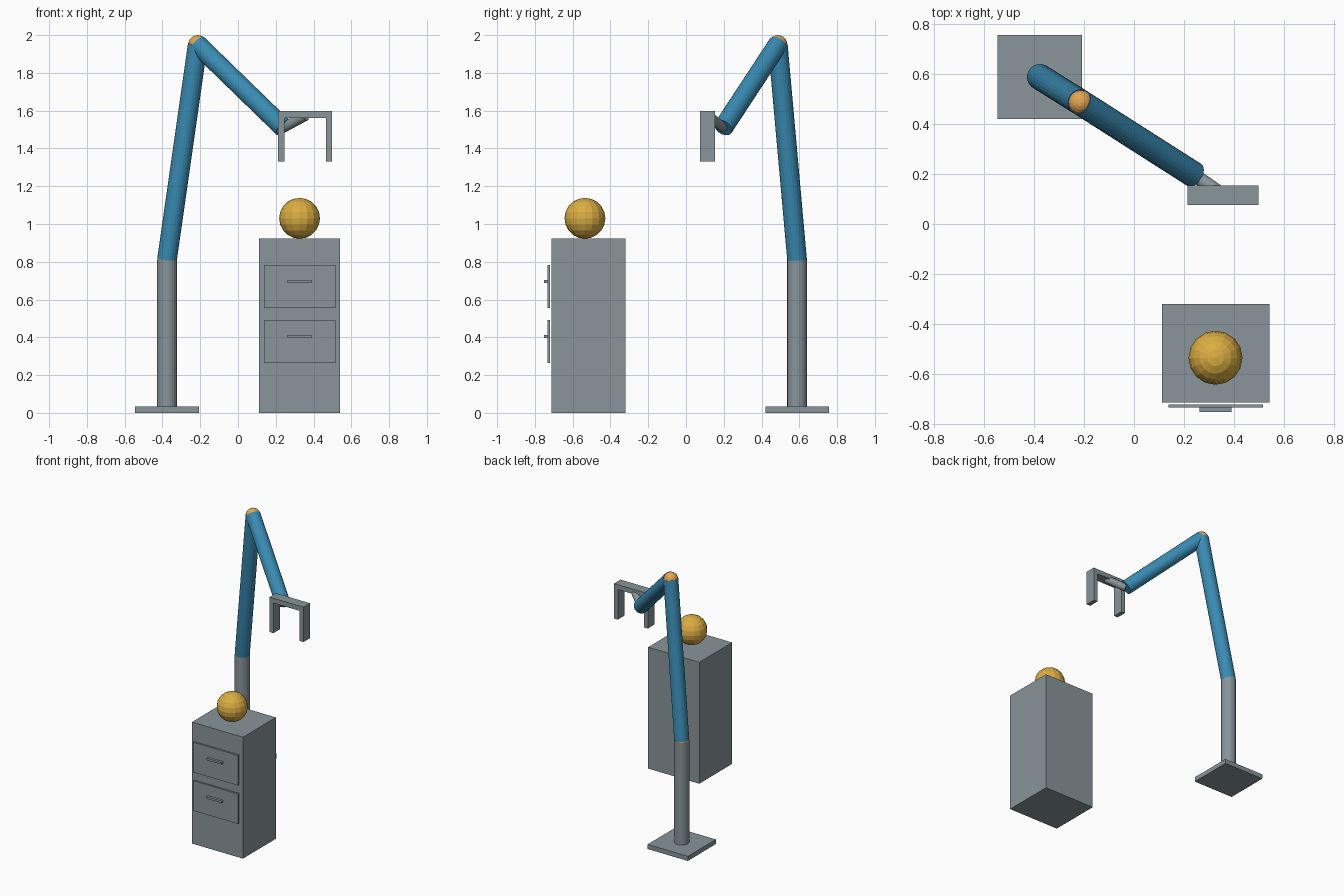
import bpy, bmesh
from mathutils import Vector

if "Cube" in bpy.data.objects:
    bpy.data.objects.remove(bpy.data.objects["Cube"])


def material(name, rgb):
    m = bpy.data.materials.new(name)
    m.diffuse_color = (*rgb, 1)
    m.use_nodes = True
    m.node_tree.nodes["Principled BSDF"].inputs["Base Color"].default_value = m.diffuse_color
    return m


GREY = material("grey metal", (0.25, 0.30, 0.325))
BLUE = material("arm blue", (0.042, 0.26, 0.45))
ORANGE = material("joint orange", (0.76, 0.38, 0.09))
GOLD = material("ball gold", (0.71, 0.42, 0.055))


def finish(name, bm, mat):
    mesh = bpy.data.meshes.new(name)
    bm.to_mesh(mesh)
    bm.free()
    mesh.materials.append(mat)
    ob = bpy.data.objects.new(name, mesh)
    bpy.context.collection.objects.link(ob)
    return ob


def box(name, x, y, z, mat=GREY):
    """Box from (min, max) pairs."""
    bm = bmesh.new()
    bmesh.ops.create_cube(bm, size=1)
    for v in bm.verts:
        v.co = [(r[0] + r[1]) / 2 + c * (r[1] - r[0]) for c, r in zip(v.co, (x, y, z))]
    return finish(name, bm, mat)


def rod(name, a, b, radius, mat, sides=24):
    """Capped cylinder between two points."""
    a, b = Vector(a), Vector(b)
    bm = bmesh.new()
    bmesh.ops.create_cone(bm, cap_ends=True, segments=sides, radius1=radius,
                          radius2=radius, depth=(b - a).length)
    ob = finish(name, bm, mat)
    ob.location = (a + b) / 2
    ob.rotation_euler = (b - a).to_track_quat('Z', 'Y').to_euler()
    return ob


def ball(name, centre, radius, mat):
    bm = bmesh.new()
    bmesh.ops.create_uvsphere(bm, u_segments=16, v_segments=10, radius=radius)
    ob = finish(name, bm, mat)
    ob.location = centre
    return ob


# Robot arm: base, post, two links and joints
SHOULDER = (-0.376, 0.588, 0.81)
ELBOW = (-0.213, 0.486, 1.95)
WRIST = (0.24, 0.197, 1.51)
box("base_plate", (-0.545, -0.207), (0.42, 0.756), (0, 0.035))
rod("post", (-0.376, 0.588, 0.03), SHOULDER, 0.052, GREY)
ball("shoulder_joint", SHOULDER, 0.052, ORANGE)
rod("upper_arm", SHOULDER, ELBOW, 0.052, BLUE)
ball("elbow_joint", ELBOW, 0.05, ORANGE)
rod("forearm", ELBOW, WRIST, 0.052, BLUE)
rod("wrist", WRIST, (0.357, 0.115, 1.573), 0.027, GREY, 16)

# Gripper: bar with two fingers
GY = (0.075, 0.153)
box("gripper_bar", (0.213, 0.498), GY, (1.56, 1.597))
for side, x in (("left", 0.213), ("right", 0.466)):
    box(side + "_finger", (x, x + 0.032), GY, (1.332, 1.561))

# Cabinet with two drawers and handles
box("cabinet", (0.112, 0.541), (-0.713, -0.319), (0, 0.922))
for side, z in (("upper", 0.67), ("lower", 0.378)):
    box(side + "_drawer", (0.138, 0.515), (-0.734, -0.721), (z - 0.114, z + 0.114))
    box(side + "_handle", (0.261, 0.389), (-0.752, -0.733), (z + 0.018, z + 0.034))

# Ball resting on the cabinet
ball("ball", (0.326, -0.535, 1.03), 0.108, GOLD)
